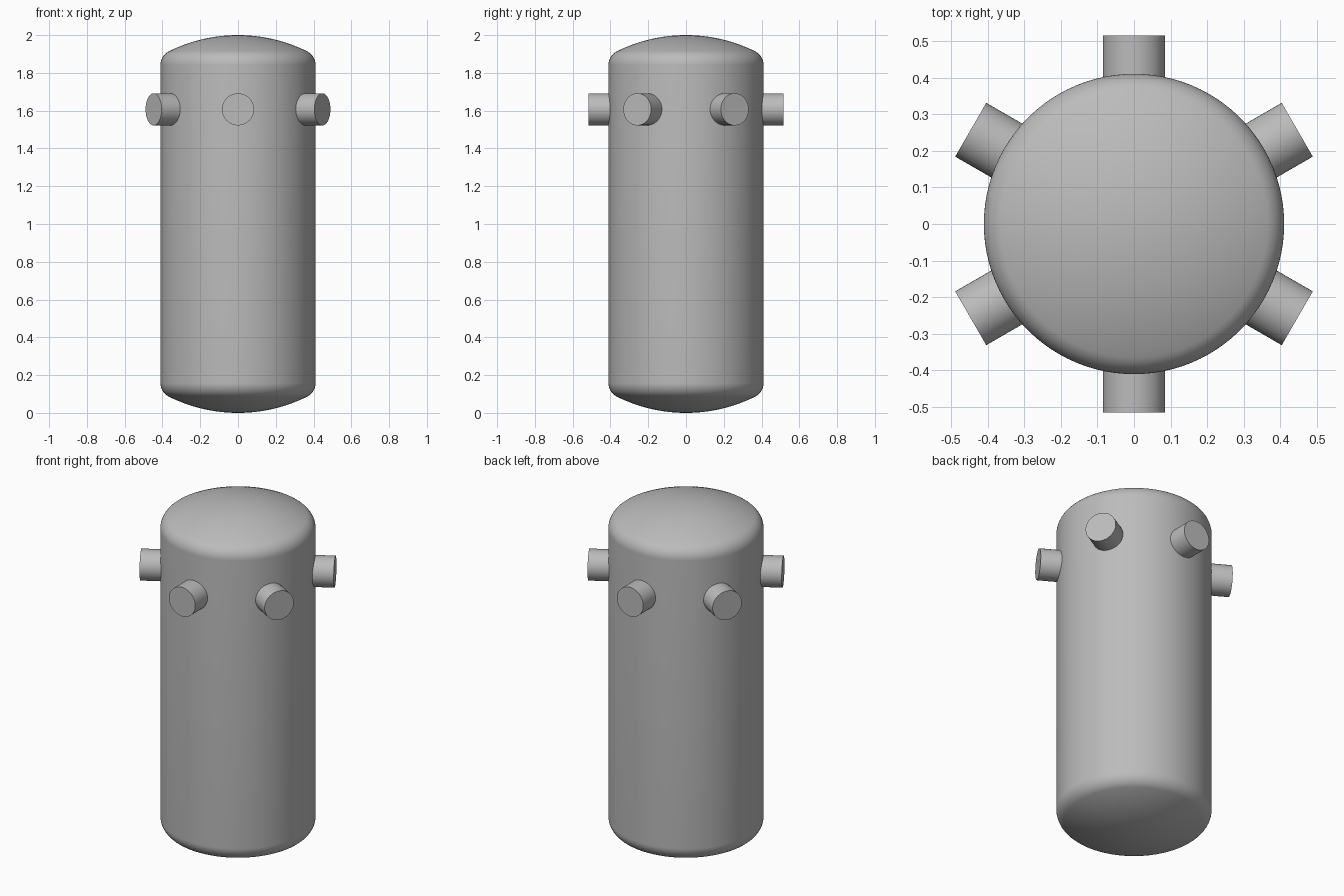
import bpy
import bmesh
from math import sin, cos, asin, pi, radians
from mathutils import Matrix, Vector

if "Cube" in bpy.data.objects:
    bpy.data.objects.remove(bpy.data.objects["Cube"], do_unlink=True)

HEIGHT = 2.0
RADIUS = 0.411
CROWN = 2 * RADIUS        # dished end: crown radius equals the diameter
KNUCKLE = 0.2 * RADIUS    # and the knuckle is a tenth of it
NOZZLE_RADIUS = 0.085
NOZZLE_TIP = 0.516
NOZZLE_Z = 1.607

steel = bpy.data.materials.new("grey_steel")
steel.use_nodes = True
GREY = (0.5, 0.5, 0.5, 1)
steel.diffuse_color = GREY
steel.node_tree.nodes["Principled BSDF"].inputs["Base Color"].default_value = GREY


def finish(bm, name, angle):
    bmesh.ops.recalc_face_normals(bm, faces=bm.faces)
    mesh = bpy.data.meshes.new(name)
    bm.to_mesh(mesh)
    bm.free()
    mesh.materials.append(steel)
    obj = bpy.data.objects.new(name, mesh)
    bpy.context.collection.objects.link(obj)
    bpy.ops.object.select_all(action='DESELECT')
    obj.select_set(True)
    bpy.context.view_layer.objects.active = obj
    bpy.ops.object.shade_smooth_by_angle(angle=radians(angle))
    return obj


def dished_end():
    """Radius and depth below the apex, from apex to cylinder edge."""
    split = asin((RADIUS - KNUCKLE) / (CROWN - KNUCKLE))
    points = []
    for i in range(13):
        a = split * i / 12
        points.append((CROWN * sin(a), CROWN * (1 - cos(a))))
    centre_depth = CROWN - (CROWN - KNUCKLE) * cos(split)
    for i in range(1, 13):
        a = split + (pi / 2 - split) * i / 12
        points.append((RADIUS - KNUCKLE + KNUCKLE * sin(a),
                       centre_depth - KNUCKLE * cos(a)))
    return points


# Tank body: a lathed shell with dished ends
end = dished_end()
profile = [(r, HEIGHT - d) for r, d in end] + [(r, d) for r, d in reversed(end)]
bm = bmesh.new()
verts = [bm.verts.new((r, 0, z)) for r, z in profile]
edges = [bm.edges.new(pair) for pair in zip(verts, verts[1:])]
bmesh.ops.spin(bm, geom=verts + edges, cent=(0, 0, 0), axis=(0, 0, 1),
               angle=2 * pi, steps=96, use_duplicate=False)
bmesh.ops.remove_doubles(bm, verts=bm.verts, dist=0.0001)
finish(bm, "tank_body", 30)

# Ring of six radial nozzles
inner = RADIUS - 0.05
for k in range(6):
    direction = Vector((cos(radians(30 + 60 * k)), sin(radians(30 + 60 * k)), 0))
    centre = direction * (inner + NOZZLE_TIP) / 2 + Vector((0, 0, NOZZLE_Z))
    bm = bmesh.new()
    bmesh.ops.create_cone(
        bm, cap_ends=True, segments=48, radius1=NOZZLE_RADIUS,
        radius2=NOZZLE_RADIUS, depth=NOZZLE_TIP - inner,
        matrix=Matrix.Translation(centre) @ direction.to_track_quat('Z', 'Y').to_matrix().to_4x4())
    finish(bm, f"nozzle_{k + 1}", 30)
